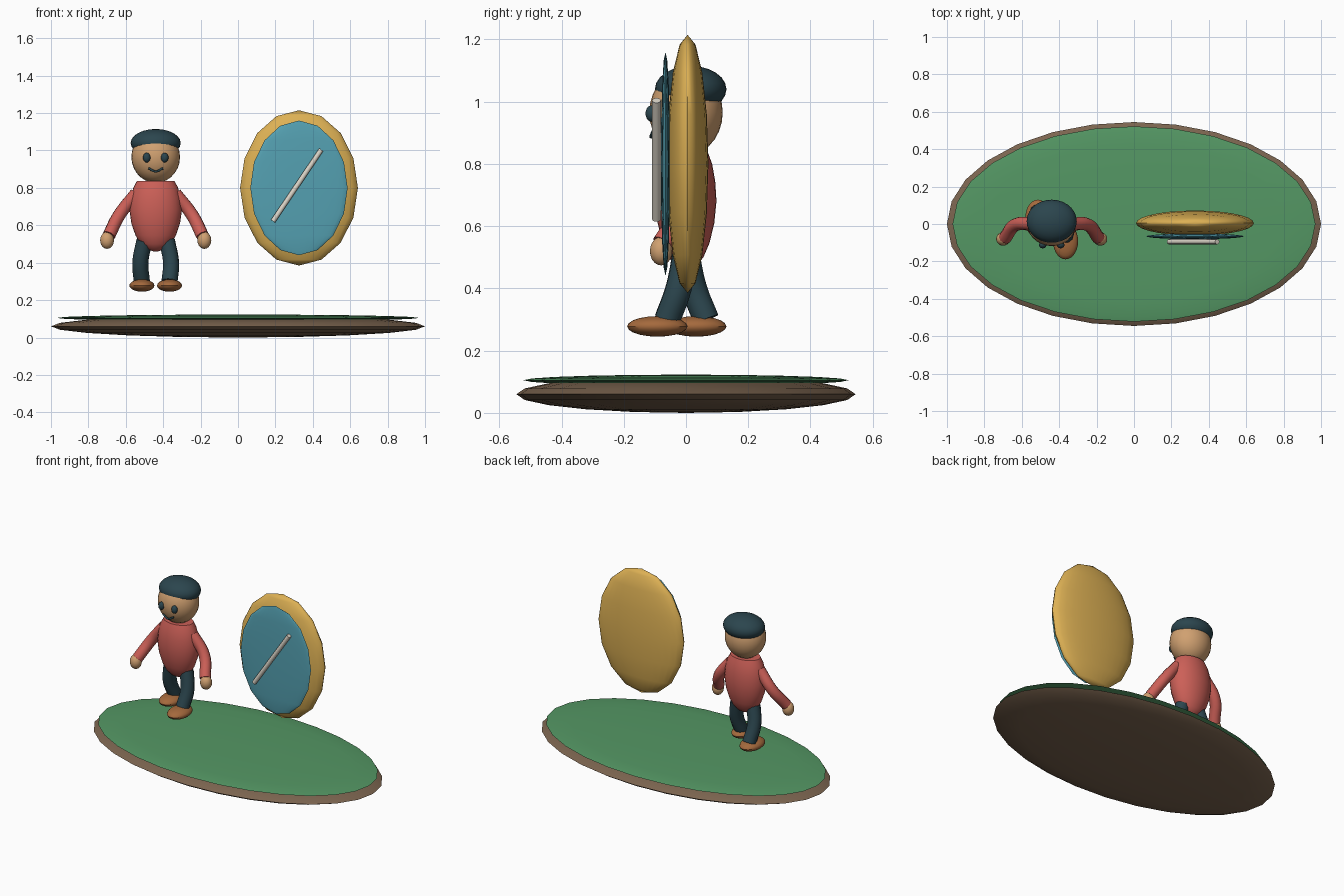
import bpy, bmesh, math
from mathutils import Vector

if "Cube" in bpy.data.objects:
    bpy.data.objects.remove(bpy.data.objects["Cube"])


def material(name, hex_code):
    rgb = [int(hex_code[i:i + 2], 16) / 255 for i in (0, 2, 4)]
    m = bpy.data.materials.new(name)
    m.diffuse_color = [c ** 2.2 for c in rgb] + [1]
    m.use_nodes = True
    m.node_tree.nodes["Principled BSDF"].inputs["Base Color"].default_value = m.diffuse_color
    return m


BROWN = material("earth", "7A6450")
GREEN = material("grass", "559664")
GOLD = material("gold", "DCAF55")
BLUE = material("glass", "559FB0")
CREAM = material("cream", "DCD5C8")
SKIN = material("skin", "CF9F70")
RED = material("shirt", "CB6058")
NAVY = material("navy", "2F474F")
TAN = material("shoe", "A3693F")


def finish(name, mat):
    ob = bpy.context.object
    ob.name = name
    ob.data.materials.append(mat)
    bpy.ops.object.shade_smooth_by_angle(angle=math.radians(40))
    return ob


def ellipsoid(name, center, radii, mat, rings=10):
    bpy.ops.mesh.primitive_uv_sphere_add(segments=28, ring_count=rings, location=center)
    bpy.context.object.scale = radii
    bpy.ops.object.transform_apply(location=False, rotation=False, scale=True)
    return finish(name, mat)


def tube(name, points, radius, mat):
    cu = bpy.data.curves.new(name, "CURVE")
    cu.dimensions = "3D"
    cu.bevel_depth = radius
    cu.bevel_resolution = 3
    cu.resolution_u = 6
    cu.use_fill_caps = True
    sp = cu.splines.new("BEZIER")
    sp.bezier_points.add(len(points) - 1)
    for bp, co in zip(sp.bezier_points, points):
        bp.co = co
        bp.handle_left_type = bp.handle_right_type = "AUTO"
    ob = bpy.data.objects.new(name, cu)
    bpy.context.collection.objects.link(ob)
    bpy.ops.object.select_all(action="DESELECT")
    bpy.context.view_layer.objects.active = ob
    ob.select_set(True)
    bpy.ops.object.convert(target="MESH")
    return finish(name, mat)


def lathe(name, profile, center, y_scale, mat, n=28):
    bm = bmesh.new()
    loops = []
    for r, z in profile:
        loops.append([bm.verts.new((r * math.cos(2 * math.pi * i / n),
                                    y_scale * r * math.sin(2 * math.pi * i / n), z))
                      for i in range(n)])
    for a, b in zip(loops, loops[1:]):
        for i in range(n):
            j = (i + 1) % n
            bm.faces.new((a[i], a[j], b[j], b[i]))
    bm.faces.new(loops[0][::-1])
    bm.faces.new(loops[-1])
    me = bpy.data.meshes.new(name)
    bm.to_mesh(me)
    bm.free()
    ob = bpy.data.objects.new(name, me)
    ob.location = center
    bpy.context.collection.objects.link(ob)
    bpy.ops.object.select_all(action="DESELECT")
    bpy.context.view_layer.objects.active = ob
    ob.select_set(True)
    return finish(name, mat)


# Ground island
ellipsoid("island_base", (0, 0, 0.06), (1, 0.545, 0.06), BROWN)
ellipsoid("island_grass", (0, 0, 0.105), (0.97, 0.522, 0.018), GREEN)

# Oval mirror with a glint bar
ellipsoid("mirror_frame", (0.326, 0.005, 0.8), (0.315, 0.067, 0.415), GOLD, 8)
ellipsoid("mirror_glass", (0.326, -0.066, 0.8), (0.26, 0.015, 0.36), BLUE, 8)
tube("mirror_glint", [(0.187, -0.095, 0.622), (0.445, -0.095, 1.004)], 0.014, CREAM)

# Figure: torso, head, cap and face
CX = -0.44
lathe("torso", [(0.012, 0.46), (0.05, 0.475), (0.08, 0.5), (0.108, 0.546), (0.13, 0.61),
                (0.14, 0.68), (0.134, 0.745), (0.12, 0.8), (0.1, 0.838)],
      (CX, 0, 0), 0.7, RED)
ellipsoid("head", (CX, 0, 0.965), (0.13, 0.118, 0.138), SKIN, 14)
ellipsoid("cap", (CX, 0.015, 1.04), (0.134, 0.115, 0.075), NAVY, 12)
tube("mouth", [(CX + x, y, z) for x, y, z in
               [(-0.038, -0.105, 0.905), (0, -0.112, 0.888), (0.038, -0.105, 0.905)]], 0.006, NAVY)

# Paired parts; the right leg steps forward, the left one trails
for side, label, step in ((-1, "left", 0.065), (1, "right", -0.06)):
    def at(x, y, z):
        return (CX + side * x, y, z)
    ellipsoid("eye_" + label, at(0.048, -0.112, 0.962), (0.02, 0.018, 0.026), NAVY)
    tube("arm_" + label, [at(0.105, 0.0, 0.77), at(0.195, -0.005, 0.655),
                          at(0.25, -0.075, 0.545)], 0.035, RED)
    ellipsoid("hand_" + label, at(0.26, -0.08, 0.52), (0.037, 0.036, 0.046), SKIN)
    tube("leg_" + label, [at(0.06, 0, 0.52), at(0.082, step * 0.4, 0.4),
                          at(0.074, step, 0.3)], 0.043, NAVY)
    ellipsoid("shoe_" + label, at(0.074, step - 0.032, 0.278), (0.067, 0.097, 0.033), TAN)
